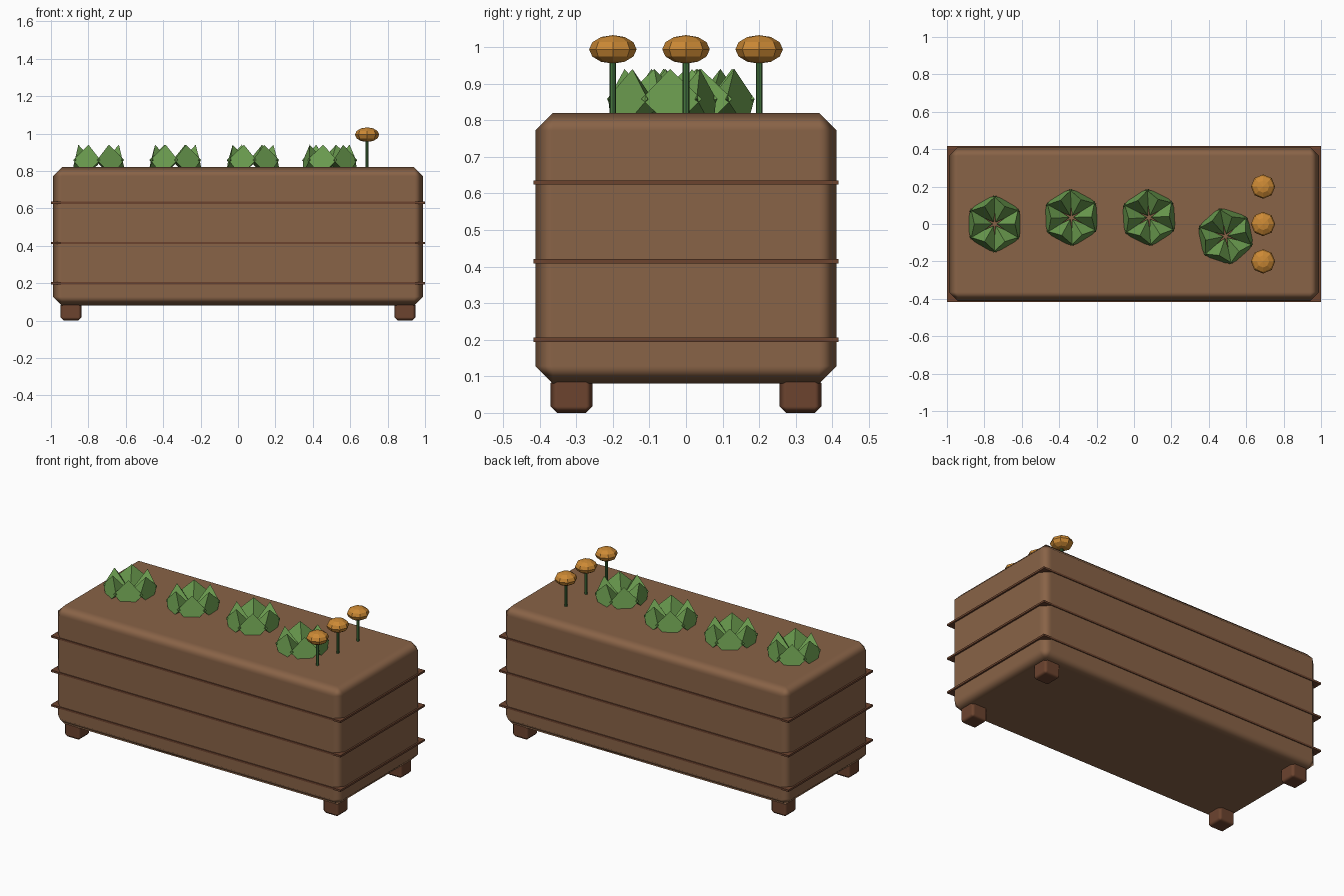
import bpy, math
from mathutils import Matrix, Vector

if "Cube" in bpy.data.objects:
    bpy.data.objects.remove(bpy.data.objects["Cube"])


def material(name, rgb):
    mat = bpy.data.materials.new(name)
    mat.use_nodes = True
    mat.diffuse_color = (*rgb, 1)
    mat.node_tree.nodes["Principled BSDF"].inputs["Base Color"].default_value = (*rgb, 1)
    return mat


wood = material("warm brown", (0.25, 0.125, 0.063))
dark_wood = material("dark brown", (0.15, 0.057, 0.028))
leaf_green = material("leaf green", (0.15, 0.34, 0.08))
stem_green = material("stem green", (0.06, 0.18, 0.05))
orange = material("orange", (0.6, 0.25, 0.035))


def finish(name, mat):
    ob = bpy.context.object
    ob.name = name
    ob.data.materials.append(mat)
    return ob


def box(name, size, centre, mat, bevel=0):
    bpy.ops.mesh.primitive_cube_add(size=1, location=centre)
    ob = finish(name, mat)
    ob.scale = size
    bpy.ops.object.transform_apply(location=False, rotation=False, scale=True)
    if bevel:
        mod = ob.modifiers.new("chamfer", "BEVEL")
        mod.width = bevel
        mod.segments = 1
        mod.harden_normals = True
        bpy.ops.object.shade_smooth()
    return ob


TOP = 0.82

# Planter body with thin bands around it
box("planter_body", (1.98, 0.824, 0.74), (0, 0, 0.45), wood, 0.048)
for i, z in enumerate((0.2, 0.415, 0.63)):
    box(f"band_{i + 1}", (2.0, 0.834, 0.012), (0, 0, z), dark_wood)

# Four feet
for sx, side in ((1, "left"), (-1, "right")):
    for sy, end in ((1, "back"), (-1, "front")):
        box(f"{end}_{side}_foot", (0.114, 0.114, 0.1),
            (sx * 0.893, sy * 0.313, 0.05), dark_wood, 0.018)


def rosette(index, x, y, turn):
    """Six angular leaves that widen outward and meet at the centre."""
    for k in range(6):
        angle = turn + k * math.tau / 6
        bpy.ops.mesh.primitive_cone_add(vertices=4, radius1=0.084, radius2=0, depth=0.12)
        ob = finish(f"plant_{index}_leaf_{k + 1}", leaf_green)
        # Wide end faces outward and slightly down, narrow end sits at the centre
        lay = Matrix.Rotation(math.radians(-90 - 13), 4, "Y")
        ob.data.transform(lay)
        lift = Matrix.Translation(Vector((0.069, 0, TOP + 0.025)))
        ob.matrix_world = (Matrix.Translation((x, y, 0))
                           @ Matrix.Rotation(angle, 4, "Z") @ lift)


for i, (x, y, turn) in enumerate(((-0.745, 0, 0), (-0.335, 0.035, 0.03),
                                  (0.08, 0.035, 0.06), (0.49, -0.065, 0.2))):
    rosette(i + 1, x, y, turn)

# Row of three flowers
for i, y in enumerate((-0.2, 0, 0.2)):
    bpy.ops.mesh.primitive_cylinder_add(vertices=8, radius=0.009, depth=0.17,
                                        location=(0.69, y, TOP + 0.07))
    finish(f"flower_stem_{i + 1}", stem_green)
    bpy.ops.mesh.primitive_uv_sphere_add(segments=8, ring_count=6, radius=0.065,
                                         location=(0.69, y, 0.994))
    finish(f"flower_head_{i + 1}", orange).scale.z = 0.6
